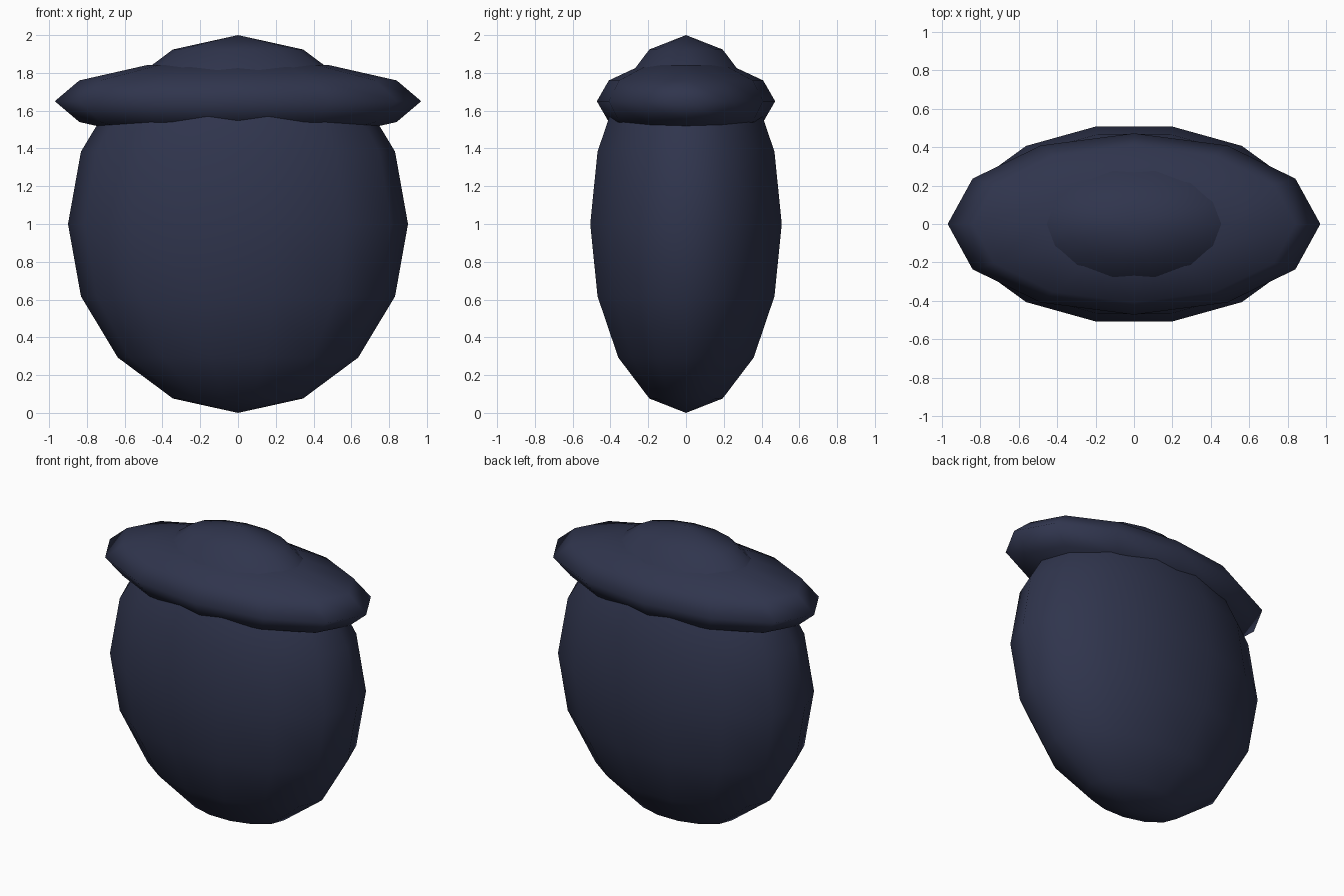
import bpy
import math

if "Cube" in bpy.data.objects:
    bpy.data.objects.remove(bpy.data.objects["Cube"])

navy = bpy.data.materials.new("navy")
navy.diffuse_color = (0.029, 0.035, 0.074, 1)
navy.use_nodes = True
navy.node_tree.nodes["Principled BSDF"].inputs["Base Color"].default_value = navy.diffuse_color


def ellipsoid(name, segments, rings, radii, z):
    bpy.ops.mesh.primitive_uv_sphere_add(segments=segments, ring_count=rings, radius=1)
    ob = bpy.context.object
    ob.name = name
    # turn so that a column of vertices lies on the x axis, then stretch
    ob.rotation_euler.z = math.pi / 2
    bpy.ops.object.transform_apply(location=False, rotation=True, scale=False)
    ob.scale = radii
    ob.location.z = z
    bpy.ops.object.transform_apply(location=False, rotation=False, scale=True)
    bpy.ops.object.shade_smooth()
    ob.data.materials.append(navy)
    return ob


# tall flattened body, its top showing above the brim
ellipsoid("body", 14, 8, (0.9, 0.52, 1.0), 1.0)
# wide flat brim around the upper body
ellipsoid("brim", 12, 6, (0.97, 0.472, 0.22), 1.65)
